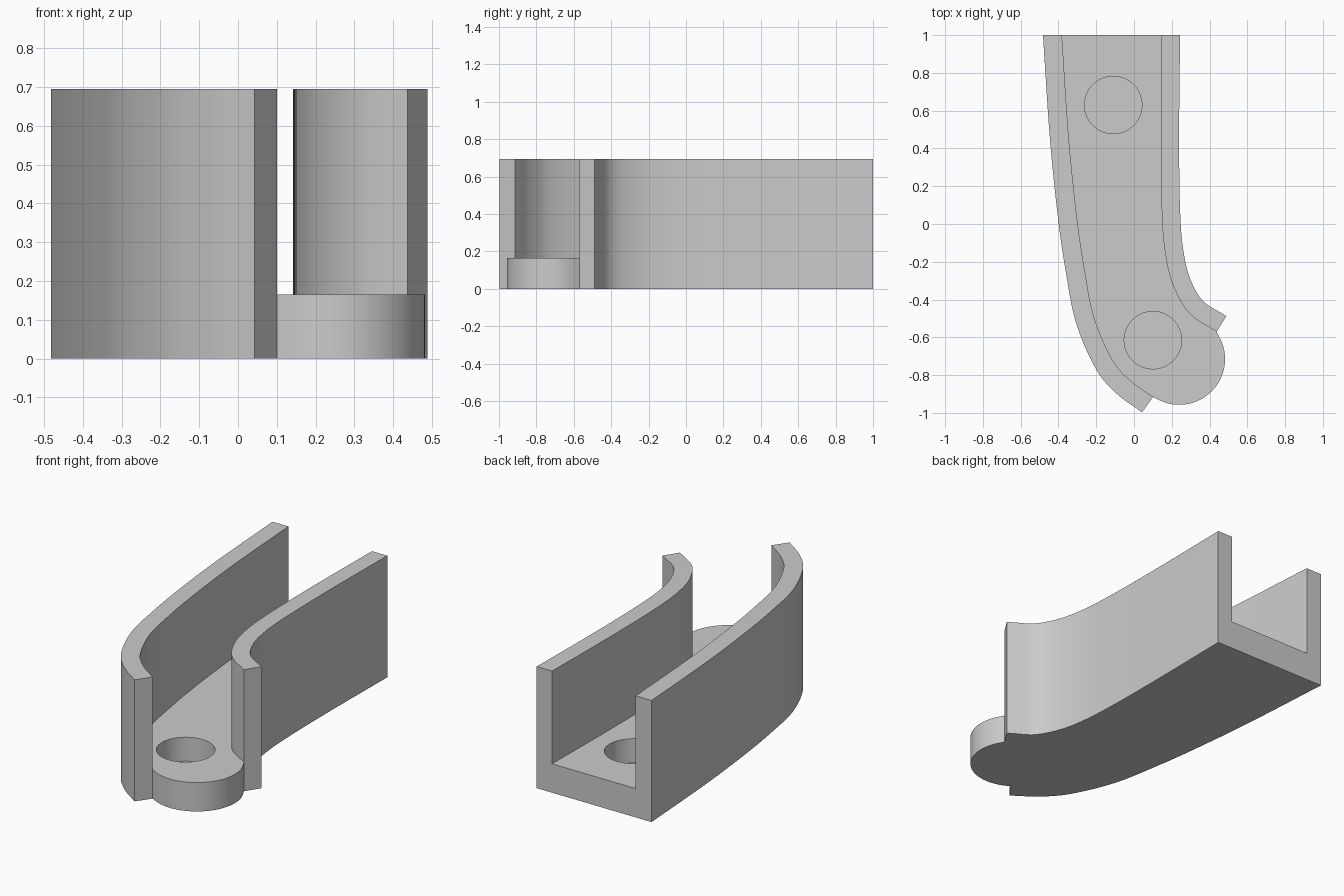
import bpy, bmesh, math
from mathutils import Vector

cube = bpy.data.objects.get("Cube")
if cube:
    bpy.data.objects.remove(cube, do_unlink=True)

HEIGHT, FLOOR, WALL = 0.695, 0.165, 0.1
HOLE_BOTTOM, HOLE_R = 0.028, 0.152

grey = bpy.data.materials.new("light grey")
grey.use_nodes = True
colour = (0.6, 0.6, 0.6, 1)
grey.diffuse_color = colour
grey.node_tree.nodes["Principled BSDF"].inputs["Base Color"].default_value = colour


def smooth_path(points, steps=8):
    """Smooth curve through the given 2D points."""
    p = [Vector(q) for q in points]
    p = [2 * p[0] - p[1]] + p + [2 * p[-1] - p[-2]]
    out = []
    for a, b, c, d in zip(p, p[1:], p[2:], p[3:]):
        for i in range(steps):
            t = i / steps
            out.append(0.5 * (2 * b + (c - a) * t + (2 * a - 5 * b + 4 * c - d) * t ** 2
                              + (3 * b - a - 3 * c + d) * t ** 3))
    return out + [p[-2]]


def offset(path, dist):
    """Parallel curve; the first point stays on the flat back end."""
    out = []
    for i, q in enumerate(path):
        t = (path[min(i + 1, len(path) - 1)] - path[max(i - 1, 0)]).normalized()
        n = Vector((-t.y, t.x)) if i else Vector((1, 0))
        out.append(q + n * dist)
    return out


# Plan curves of both walls, from the back to the front
long_outer = smooth_path([(-0.482, 1), (-0.445, 0.45), (-0.402, 0.03), (-0.36, -0.26),
                          (-0.305, -0.53), (-0.2, -0.77), (-0.09, -0.9), (0.043, -0.997)])
long_inner = offset(long_outer, WALL)
short_inner = smooth_path([(0.147, 1), (0.142, 0.5), (0.146, 0.1), (0.163, -0.14),
                           (0.207, -0.325), (0.295, -0.475), (0.437, -0.57)])
short_outer = offset(short_inner, 0.097)

# Round nose joining the inner curves
centre, radius = Vector((0.24, -0.715)), 0.242
start, end = (math.atan2(q.y - centre.y, q.x - centre.x)
              for q in (long_inner[-1], short_inner[-1]))
nose = [centre + radius * Vector((math.cos(a), math.sin(a)))
        for a in (start + (end - start) * i / 32 for i in range(1, 32))]

# Plan faces, raised to the floor, then the walls raised further
bm = bmesh.new()
lo, li, si, so, no = ([bm.verts.new((q.x, q.y, 0)) for q in path]
                      for path in (long_outer, long_inner, short_inner, short_outer, nose))
plan = [bm.faces.new(lo + li[::-1]),
        bm.faces.new(li + no + si[::-1]),
        bm.faces.new(si + so[::-1])]


def raise_faces(faces, dz):
    geom = bmesh.ops.extrude_face_region(bm, geom=faces)["geom"]
    bmesh.ops.translate(bm, vec=(0, 0, dz),
                        verts=[g for g in geom if isinstance(g, bmesh.types.BMVert)])
    return [g for g in geom if isinstance(g, bmesh.types.BMFace)]


tops = sorted(raise_faces(plan, FLOOR), key=lambda f: len(f.verts))
raise_faces(tops[:2], HEIGHT - FLOOR)
bmesh.ops.recalc_face_normals(bm, faces=bm.faces[:])
mesh = bpy.data.meshes.new("curved_channel")
bm.to_mesh(mesh)
bm.free()
channel = bpy.data.objects.new("curved_channel", mesh)
bpy.context.collection.objects.link(channel)
mesh.materials.append(grey)

# Two blind round holes in the floor
for i, (x, y) in enumerate([(-0.11, 0.63), (0.1, -0.615)]):
    bpy.ops.mesh.primitive_cylinder_add(vertices=64, radius=HOLE_R, depth=0.4,
                                        location=(x, y, HOLE_BOTTOM + 0.2))
    cutter = bpy.context.object
    cutter.name = f"hole_cutter_{i + 1}"
    cutter.hide_render = True
    cutter.data.materials.append(grey)
    cut = channel.modifiers.new("hole", "BOOLEAN")
    cut.operation, cut.solver, cut.object = "DIFFERENCE", "EXACT", cutter
    bpy.ops.object.select_all(action="DESELECT")
    channel.select_set(True)
    bpy.context.view_layer.objects.active = channel
    bpy.ops.object.modifier_apply(modifier=cut.name)
    bpy.data.objects.remove(cutter, do_unlink=True)

bpy.ops.object.shade_smooth_by_angle(angle=math.radians(25))
